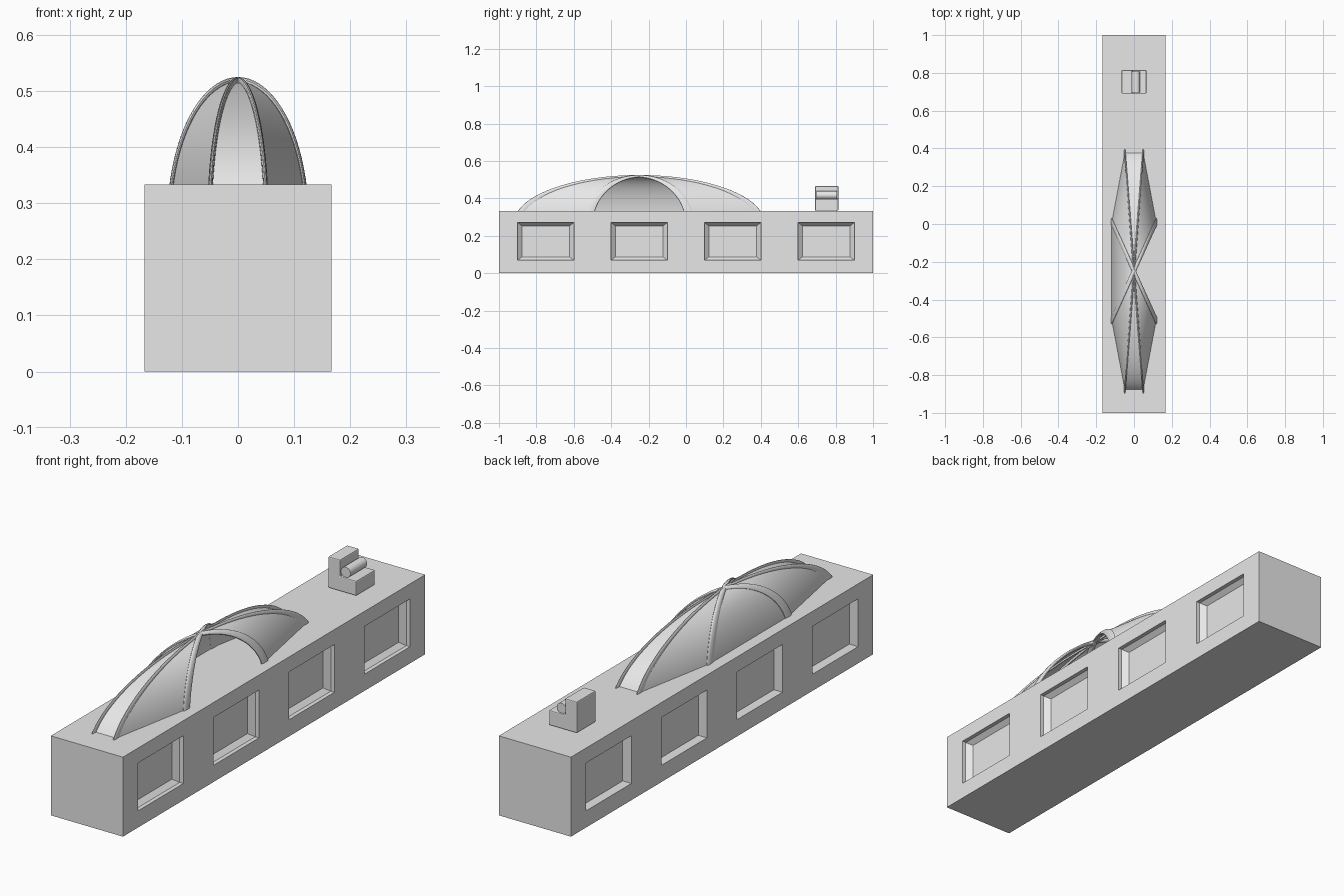
import bpy, bmesh, math
from mathutils import Vector

if "Cube" in bpy.data.objects:
    bpy.data.objects.remove(bpy.data.objects["Cube"])

grey = bpy.data.materials.new("light_grey")
grey.diffuse_color = (0.8, 0.8, 0.8, 1)
grey.use_nodes = True
grey.node_tree.nodes["Principled BSDF"].inputs["Base Color"].default_value = grey.diffuse_color


def finish(name, bm, smooth=False, bevel=0):
    bmesh.ops.recalc_face_normals(bm, faces=bm.faces)
    me = bpy.data.meshes.new(name)
    bm.to_mesh(me)
    bm.free()
    ob = bpy.data.objects.new(name, me)
    bpy.context.collection.objects.link(ob)
    me.materials.append(grey)
    bpy.ops.object.select_all(action='DESELECT')
    ob.select_set(True)
    bpy.context.view_layer.objects.active = ob
    if bevel:
        m = ob.modifiers.new("bevel", 'BEVEL')
        m.width, m.segments = bevel, 2
    if smooth:
        bpy.ops.object.shade_smooth_by_angle(angle=math.radians(35))
    return ob


def loft(bm, rings):
    rows = [[bm.verts.new(p) for p in ring] for ring in rings]
    n = len(rows[0])
    for a, b in zip(rows, rows[1:]):
        for i in range(n):
            bm.faces.new((a[i], a[(i + 1) % n], b[(i + 1) % n], b[i]))
    bm.faces.new(rows[0])
    bm.faces.new(rows[-1])


def rect(x, y0, y1, z0, z1):
    return [(x, y0, z0), (x, y1, z0), (x, y1, z1), (x, y0, z1)]


# long hall block
W, H = 0.167, 0.333
bm = bmesh.new()
loft(bm, [rect(-W, -1, 1, 0, H), rect(W, -1, 1, 0, H)])
hall = finish("hall_block", bm)

# window recesses: chamfered on the right, straight on the left
bm = bmesh.new()
for y in (-0.75, -0.25, 0.25, 0.75):
    full = (y - 0.15, y + 0.15, 0.07, 0.27)
    inner = (y - 0.127, y + 0.127, 0.087, 0.253)
    loft(bm, [rect(0.2, *full), rect(0.15, *full), rect(0.13, *inner)])
    loft(bm, [rect(-0.2, *full), rect(-0.127, *full)])
cutter = finish("window_cutter", bm)
cutter.hide_render = True
mod = hall.modifiers.new("windows", 'BOOLEAN')
mod.object, mod.operation, mod.solver = cutter, 'DIFFERENCE', 'EXACT'
bpy.context.view_layer.objects.active = hall
bpy.ops.object.modifier_apply(modifier="windows")
bpy.data.objects.remove(cutter)

# stretched eight-rib dome
E0, STEPS, TUBE = 0.22, 18, 0.032


def place(p):
    return (p.x * 0.132, p.y * 0.70 - 0.25, p.z * 0.247 + 0.27)


def direction(a, e):
    return Vector((math.cos(a) * math.cos(e), math.sin(a) * math.cos(e), math.sin(e)))


elev = [E0 + (math.pi / 2 - E0) * i / STEPS for i in range(STEPS + 1)]
angles = [math.radians(22.5 + 45 * k) for k in range(8)]

bm = bmesh.new()
for a in angles:
    side = Vector((-math.sin(a), math.cos(a), 0))
    rings = []
    for e in elev:
        d = direction(a, e)
        rings.append([place(d + TUBE * (math.cos(t) * d + math.sin(t) * side))
                      for t in (math.tau * j / 12 for j in range(12))])
    loft(bm, rings)
finish("dome_ribs", bm, smooth=True)

# panels between ribs, right-hand bay left open
bm = bmesh.new()
for k in range(7):
    a, b = angles[k], angles[k + 1]
    pairs = [[bm.verts.new(place(direction(t, e))) for t in (a, b)] for e in elev[:-1]]
    for p, q in zip(pairs, pairs[1:]):
        bm.faces.new((p[0], p[1], q[1], q[0]))
    top = bm.verts.new(place(Vector((0, 0, 1))))
    bm.faces.new((pairs[-1][0], pairs[-1][1], top))
finish("dome_panels", bm, smooth=True)

# small stepped rooftop unit: L profile extruded along y
profile = [(-0.065, 0.335), (0.065, 0.335), (0.065, 0.397),
           (-0.01, 0.397), (-0.01, 0.466), (-0.065, 0.466)]
bm = bmesh.new()
loft(bm, [[(x, y, z) for x, z in profile] for y in (0.69, 0.815)])
finish("rooftop_unit", bm, bevel=0.004)

# roller resting on the step
bm = bmesh.new()
loft(bm, [[(0.011 + 0.022 * math.cos(t), y, 0.417 + 0.022 * math.sin(t))
           for t in (math.tau * j / 24 for j in range(24))] for y in (0.697, 0.808)])
finish("rooftop_roller", bm, smooth=True)
